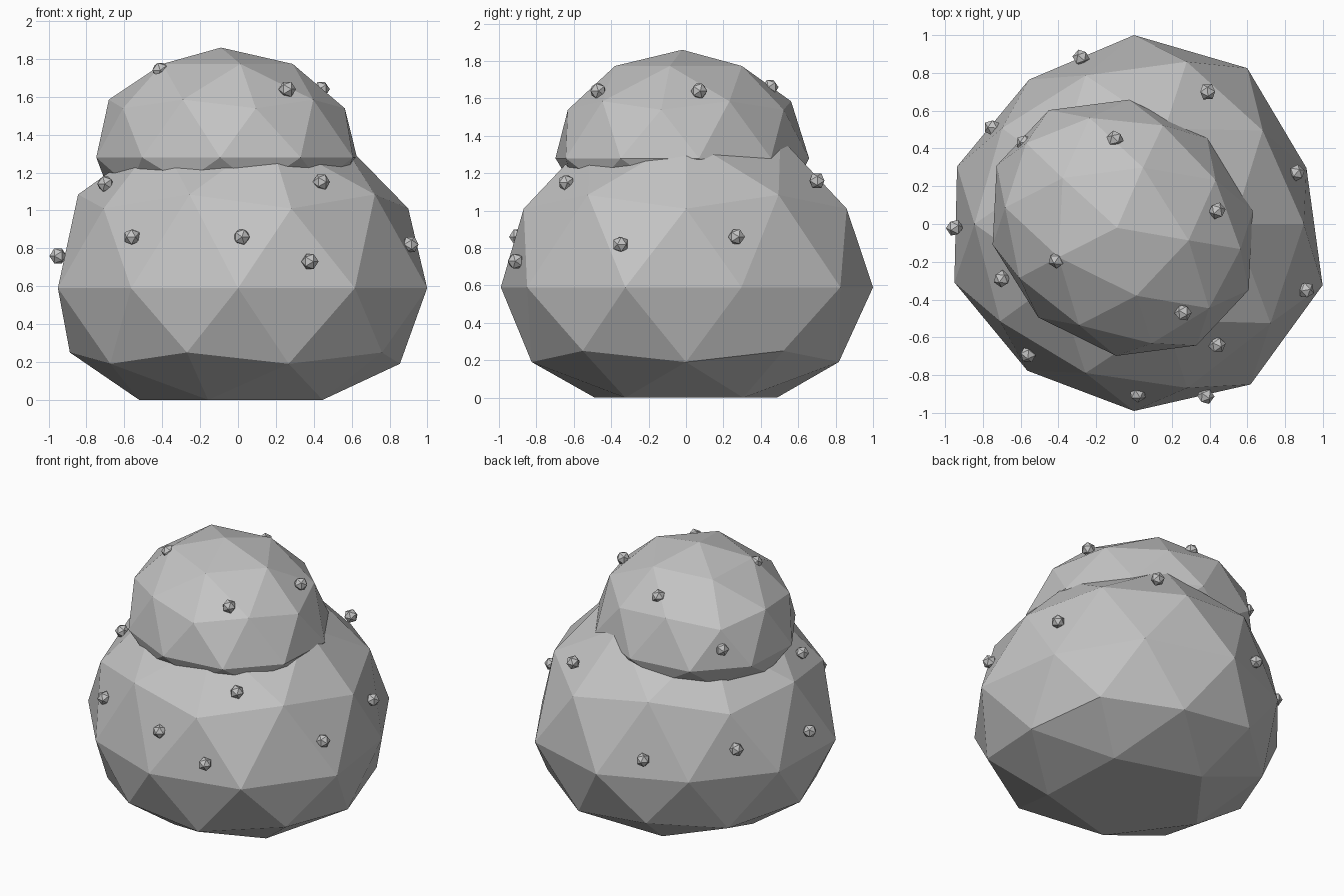
import bpy
import bmesh
import math
from mathutils import Matrix, Vector

if "Cube" in bpy.data.objects:
    bpy.data.objects.remove(bpy.data.objects["Cube"], do_unlink=True)

# One plain stone colour for everything
stone = bpy.data.materials.new("stone_grey")
stone.use_nodes = True
colour = (0.55, 0.55, 0.55, 1.0)
stone.diffuse_color = colour
stone.node_tree.nodes["Principled BSDF"].inputs["Base Color"].default_value = colour


def faceted_ball(name, subdivisions, radius, reshape=None, location=(0, 0, 0)):
    """Add a flat shaded icosphere whose vertices pass through a reshape rule."""
    bm = bmesh.new()
    bmesh.ops.create_icosphere(bm, subdivisions=subdivisions, radius=radius)
    if reshape:
        for vert in bm.verts:
            vert.co = reshape(vert.co.copy())
    mesh = bpy.data.meshes.new(name)
    bm.to_mesh(mesh)
    bm.free()
    mesh.materials.append(stone)
    obj = bpy.data.objects.new(name, mesh)
    obj.location = location
    bpy.context.collection.objects.link(obj)
    return obj


# Lower boulder: uneven outline, squashed underside, flat base
outline = [0.96, 1.02, 1.0, 0.945, 0.985, 1.0, 0.96, 0.99, 1.05, 1.05]
waist_height = 0.59


def outline_scale(angle):
    step = (math.degrees(angle) - 18) / 36
    index = math.floor(step)
    blend = step - index
    count = len(outline)
    return outline[index % count] * (1 - blend) + outline[(index + 1) % count] * blend


def shape_boulder(point):
    scale = outline_scale(math.atan2(point.y, point.x))
    stretch = 0.94 if point.z > 0 else 0.76
    height = max(0, waist_height + point.z * stretch)
    return Vector((point.x * scale, point.y * scale, height))


faceted_ball("lower_boulder", 2, 1, shape_boulder)


# Upper boulder: turned a little, stretched along a diagonal, shallow underside
turn = Matrix.Rotation(math.radians(-6.6), 3, 'Z')
diagonal = Vector((math.cos(math.radians(-38)), math.sin(math.radians(-38)), 0))
stretch_long = Matrix.Scale(1.07, 3, diagonal)
stretch_short = Matrix.Scale(0.93, 3, diagonal.cross(Vector((0, 0, 1))))


def shape_top(point):
    flat = stretch_long @ stretch_short @ turn @ Vector((point.x, point.y, 0))
    flat *= 0.7
    flat.x -= 0.03 * max(point.z, 0)
    flat.z = point.z * (0.58 if point.z > 0 else 0.3)
    return flat


faceted_ball("upper_boulder", 2, 1, shape_top, (-0.06, -0.02, 1.28))


# Small pebbles half sunk into both boulders
upper_pebbles = [
    (-0.41, -0.19, 1.74), (0.26, -0.47, 1.64), (0.44, 0.07, 1.64),
    (-0.1, 0.45, 1.66), (-0.58, 0.43, 1.41),
]
lower_pebbles = [
    (-0.7, -0.29, 1.14), (-0.56, -0.69, 0.86), (0.02, -0.9, 0.86),
    (0.38, -0.91, 0.73), (0.44, -0.64, 1.15), (0.91, -0.35, 0.82),
    (0.86, 0.27, 0.86), (0.39, 0.7, 1.16), (-0.28, 0.88, 0.72),
    (-0.75, 0.51, 0.78), (-0.95, -0.02, 0.76),
]

for group, spots in (("upper", upper_pebbles), ("lower", lower_pebbles)):
    for number, spot in enumerate(spots, start=1):
        pebble = faceted_ball(f"{group}_pebble_{number}", 1, 0.046, location=spot)
        outward = Vector((spot[0], spot[1], 0))
        pebble.rotation_euler = outward.to_track_quat('Z', 'Y').to_euler()
